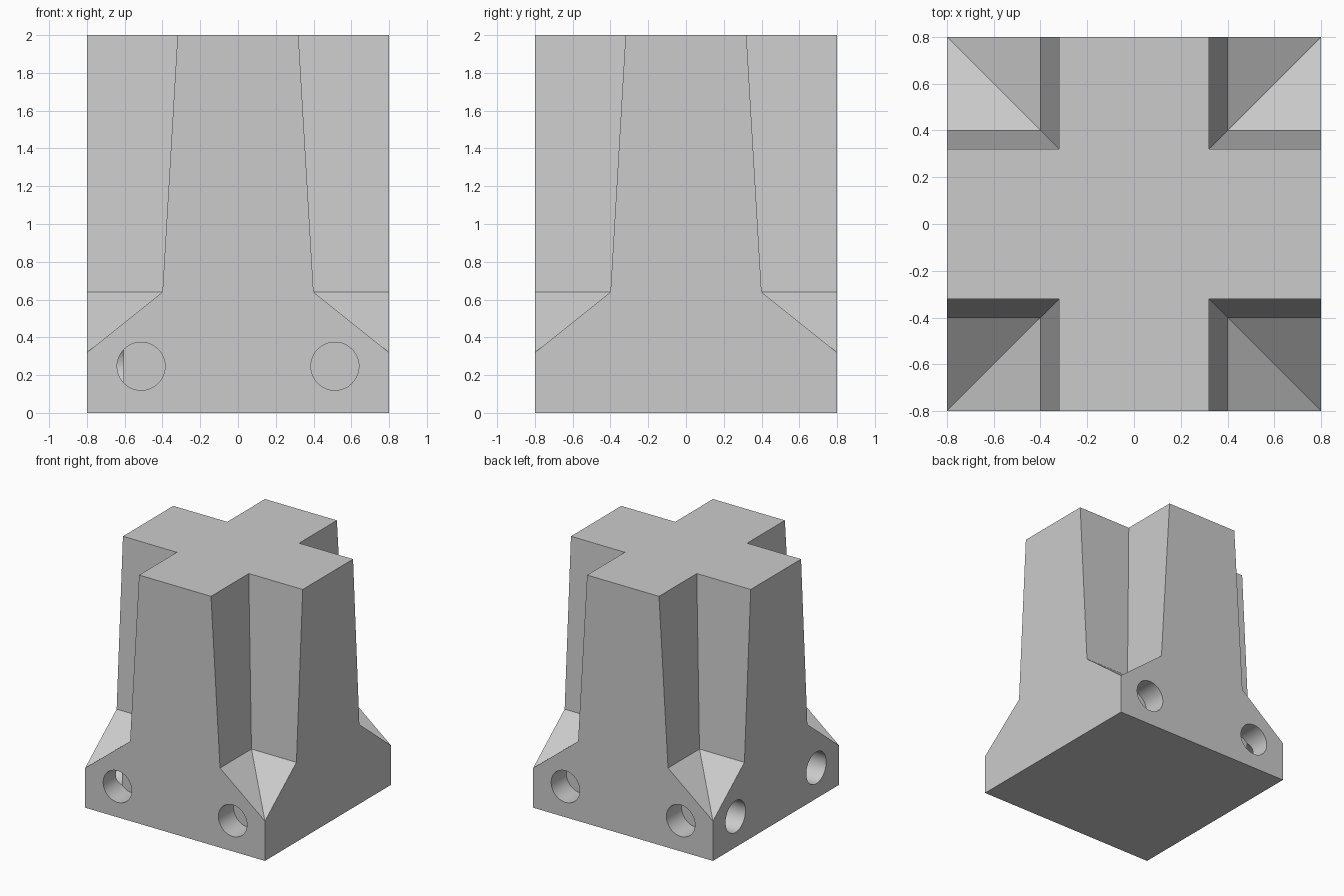
import bpy, bmesh, math
from mathutils import Matrix, Vector

old = bpy.data.objects.get("Cube")
if old:
    bpy.data.objects.remove(old, do_unlink=True)

HALF = 0.8           # half width of the block
HEIGHT = 2.0
BORE_RADIUS = 0.127
BORE_OFFSET = 0.513
BORE_HEIGHT = 0.247
BORE_FLOOR = 0.607   # distance of the bore's flat end from the centre

grey = bpy.data.materials.new("plain grey")
grey.use_nodes = True
grey.diffuse_color = (0.6, 0.6, 0.6, 1)
grey.node_tree.nodes["Principled BSDF"].inputs["Base Color"].default_value = (0.6, 0.6, 0.6, 1)


def make_object(name, bm):
    bmesh.ops.recalc_face_normals(bm, faces=bm.faces)
    mesh = bpy.data.meshes.new(name)
    bm.to_mesh(mesh)
    bm.free()
    mesh.materials.append(grey)
    obj = bpy.data.objects.new(name, mesh)
    bpy.context.collection.objects.link(obj)
    return obj


def cut(target, cutter):
    cutter.hide_render = True
    mod = target.modifiers.new("cut", 'BOOLEAN')
    mod.operation = 'DIFFERENCE'
    mod.solver = 'EXACT'
    mod.object = cutter
    bpy.context.view_layer.objects.active = target
    bpy.ops.object.modifier_apply(modifier=mod.name)
    bpy.data.objects.remove(cutter, do_unlink=True)


def corner_notch(turn):
    # square tapering wedge: steep flutes above, a pointed slope below
    far = 0.9
    bm = bmesh.new()
    rings = []
    for near, z in ((0.32 - 0.2 * 0.08 / 1.36, HEIGHT + 0.2), (0.4, 0.64)):
        rings.append([bm.verts.new((x, y, z)) for x, y in
                      ((near, near), (far, near), (far, far), (near, far))])
    tip = bm.verts.new((far, far, 0.24))
    bm.faces.new(rings[0])
    for i in range(4):
        j = (i + 1) % 4
        bm.faces.new((rings[0][i], rings[0][j], rings[1][j], rings[1][i]))
        bm.faces.new((rings[1][i], rings[1][j], tip))
    bm.transform(turn)
    return make_object("notch_cutter", bm)


def bore(turn, side):
    # blind round hole entering the front face, turned to each side
    outer = HALF + 0.1
    bm = bmesh.new()
    bmesh.ops.create_cone(bm, cap_ends=True, segments=64, radius1=BORE_RADIUS,
                          radius2=BORE_RADIUS, depth=outer - BORE_FLOOR)
    place = Matrix.Translation(Vector((side * BORE_OFFSET, -(outer + BORE_FLOOR) / 2, BORE_HEIGHT)))
    bm.transform(turn @ place @ Matrix.Rotation(math.pi / 2, 4, 'X'))
    return make_object("bore_cutter", bm)


# Solid block
bm = bmesh.new()
bmesh.ops.create_cube(bm, size=1)
bm.transform(Matrix.Translation((0, 0, HEIGHT / 2)) @ Matrix.Diagonal((2 * HALF, 2 * HALF, HEIGHT, 1)))
body = make_object("cross_shaped_post", bm)

# Corner notches and bores, repeated on all four sides
for k in range(4):
    turn = Matrix.Rotation(k * math.pi / 2, 4, 'Z')
    cut(body, corner_notch(turn))
for k in range(4):
    turn = Matrix.Rotation(k * math.pi / 2, 4, 'Z')
    for side in (-1, 1):
        cut(body, bore(turn, side))

# Smooth the bore walls, keep every other edge sharp
bpy.ops.object.select_all(action='DESELECT')
body.select_set(True)
bpy.context.view_layer.objects.active = body
bpy.ops.object.shade_smooth_by_angle(angle=math.radians(20))
